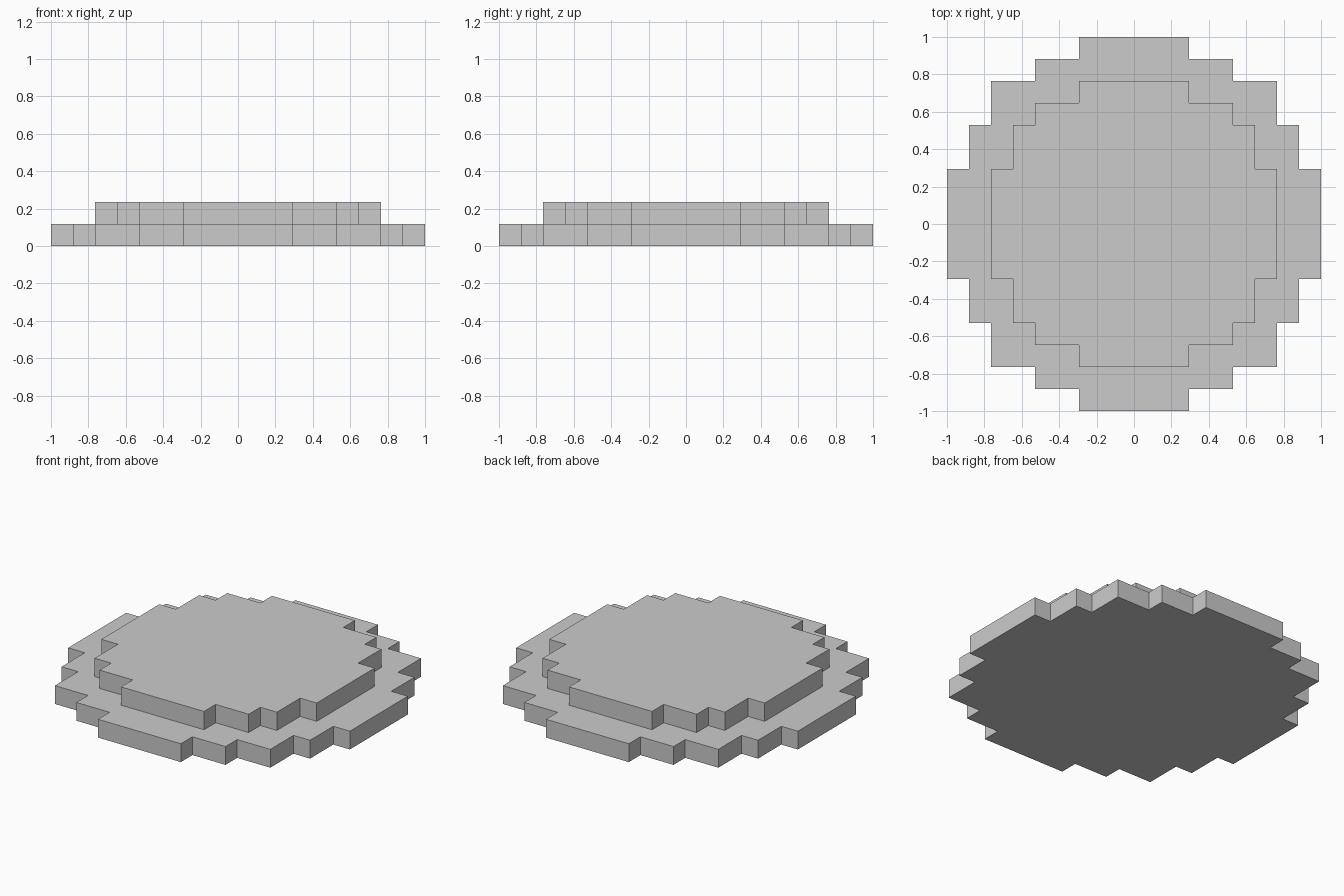
import bpy, bmesh

if "Cube" in bpy.data.objects:
    bpy.data.objects.remove(bpy.data.objects["Cube"])

CELL = 2 / 17  # the model is 17 blocks wide, each tier one block high


def stepped_tier(name, corner, level):
    """Extrude a stepped round outline; corner = one quarter, in blocks."""
    outline, quarter = [], corner
    for _ in range(4):
        outline += quarter
        quarter = [(-y, x) for x, y in quarter]
    bm = bmesh.new()
    base = bm.faces.new([bm.verts.new((x * CELL, y * CELL, level * CELL))
                         for x, y in outline])
    top = bmesh.ops.extrude_face_region(bm, geom=[base], use_keep_orig=True)
    verts = [v for v in top["geom"] if isinstance(v, bmesh.types.BMVert)]
    bmesh.ops.translate(bm, verts=verts, vec=(0, 0, CELL))
    bmesh.ops.recalc_face_normals(bm, faces=bm.faces)
    mesh = bpy.data.meshes.new(name)
    bm.to_mesh(mesh)
    bm.free()
    obj = bpy.data.objects.new(name, mesh)
    bpy.context.collection.objects.link(obj)
    return obj


# Wide lower tier
stepped_tier("lower_tier", [(8.5, 2.5), (7.5, 2.5), (7.5, 4.5), (6.5, 4.5), (6.5, 6.5),
                            (4.5, 6.5), (4.5, 7.5), (2.5, 7.5), (2.5, 8.5)], 0)

# Narrower upper tier
stepped_tier("upper_tier", [(6.5, 2.5), (5.5, 2.5), (5.5, 4.5), (4.5, 4.5),
                            (4.5, 5.5), (2.5, 5.5), (2.5, 6.5)], 1)
